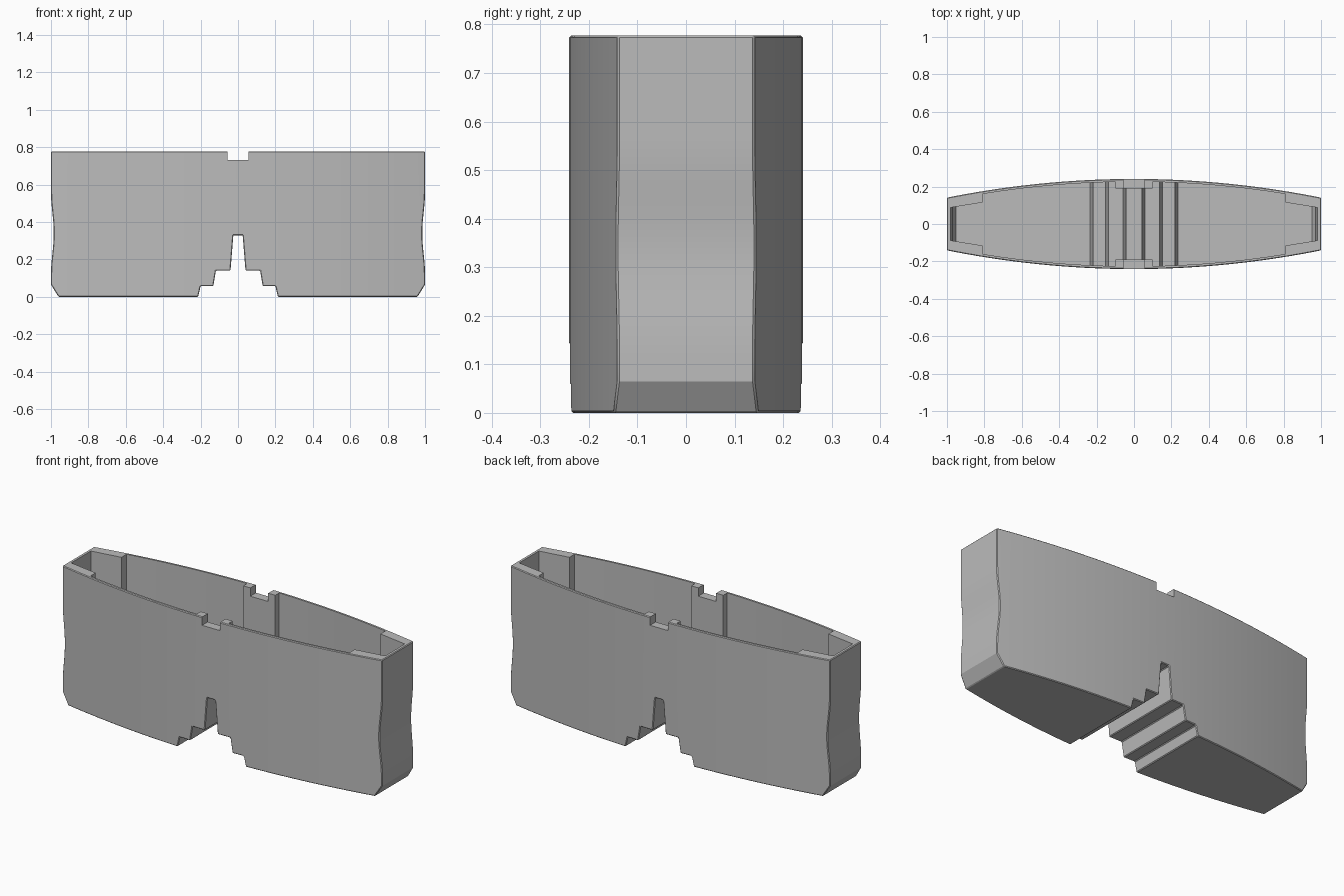
import bpy
import bmesh
import math

cube = bpy.data.objects.get("Cube")
if cube:
    bpy.data.objects.remove(cube, do_unlink=True)

# One flat grey for the whole shell
grey = bpy.data.materials.new("plain grey")
colour = (0.5, 0.5, 0.5, 1)
grey.diffuse_color = colour
grey.use_nodes = True
grey.node_tree.nodes["Principled BSDF"].inputs["Base Color"].default_value = colour

WALL = 0.015
END_WALL = 0.018
TOP = 0.777


def prism(name, points, low, high, axis):
    """Extrude a closed outline along y (points are x, z) or z (points are x, y)."""
    def place(p, d):
        return (p[0], d, p[1]) if axis == "y" else (p[0], p[1], d)
    bm = bmesh.new()
    bottom = [bm.verts.new(place(p, low)) for p in points]
    top = [bm.verts.new(place(p, high)) for p in points]
    bm.faces.new(bottom)
    bm.faces.new(top)
    for i in range(len(points)):
        j = (i + 1) % len(points)
        bm.faces.new((bottom[i], bottom[j], top[j], top[i]))
    bmesh.ops.recalc_face_normals(bm, faces=bm.faces)
    mesh = bpy.data.meshes.new(name)
    bm.to_mesh(mesh)
    bm.free()
    mesh.materials.append(grey)
    obj = bpy.data.objects.new(name, mesh)
    bpy.context.collection.objects.link(obj)
    return obj


def bake(obj):
    """Apply all modifiers of an object."""
    graph = bpy.context.evaluated_depsgraph_get()
    mesh = bpy.data.meshes.new_from_object(obj.evaluated_get(graph))
    obj.modifiers.clear()
    obj.data = mesh


def combine(obj, tool, operation):
    mod = obj.modifiers.new("cut", "BOOLEAN")
    mod.operation = operation
    mod.solver = "EXACT"
    mod.object = tool
    bake(obj)
    bpy.data.objects.remove(tool, do_unlink=True)


def mirrored(half):
    """Close a right-hand outline with its mirror image in x."""
    return half + [(-x, v) for x, v in reversed(half)]


def waist(inset):
    """Gently pinched end wall, from bottom to top."""
    steps = [0.12 + 0.04 * i for i in range(12)]
    return [(1 - inset - 0.0075 * (1 - math.cos(2 * math.pi * (z - 0.12) / 0.44)), z)
            for z in steps]


def bow(x):
    """Half depth of the bowed plan."""
    return 0.241 - 0.1 * x * x


def lens():
    xs = [-1.05 + 0.075 * i for i in range(29)]
    return [(x, bow(x)) for x in xs] + [(x, -bow(x)) for x in reversed(xs)]


def cavity_plan():
    """Inner plan with the thick end pads and the middle ribs left standing."""
    xs = [0.1 + 0.071 * i for i in range(11)]
    side = [(0.1, 0.19)] + [(x, bow(x) - WALL) for x in xs]
    side += [(0.81, 0.115), (1.05, 0.077)]
    upper = [(-x, y) for x, y in reversed(side)] + side
    return upper + [(x, -y) for x, y in reversed(upper)]


# Outer body: stepped front outline trimmed by the bowed plan
outer = [(0.025, 0.328), (0.04, 0.14), (0.118, 0.14), (0.132, 0.057),
         (0.2, 0.057), (0.213, 0), (0.96, 0), (1, 0.065)]
outer += waist(0) + [(1, TOP)]
shell = prism("stepped_shell", mirrored(outer), -0.5, 0.5, "y")
combine(shell, prism("plan_trim", lens(), -0.2, 1, "z"), "INTERSECT")

# Small softened edges
bevel = shell.modifiers.new("edge", "BEVEL")
bevel.width = 0.004
bevel.segments = 1
bevel.limit_method = "ANGLE"
bevel.angle_limit = math.radians(35)
bake(shell)

# Hollow interior that follows the stepped floor
inner = [(0.043, 0.345), (0.059, 0.156), (0.137, 0.156), (0.153, 0.073),
         (0.218, 0.073), (0.234, 0.016), (0.952, 0.016), (1 - END_WALL, 0.07)]
inner += waist(END_WALL) + [(1 - END_WALL, 1)]
cavity = prism("cavity", mirrored(inner), -0.5, 0.5, "y")
combine(cavity, prism("cavity_trim", cavity_plan(), -0.2, 1.2, "z"), "INTERSECT")
combine(shell, cavity, "DIFFERENCE")

# Notch through both rims at the middle
notch = prism("rim_notch", mirrored([(0.056, 0.73), (0.056, 1)]), -0.5, 0.5, "y")
combine(shell, notch, "DIFFERENCE")

bpy.ops.object.select_all(action="DESELECT")
shell.select_set(True)
bpy.context.view_layer.objects.active = shell
bpy.ops.object.shade_smooth_by_angle(angle=math.radians(25))
